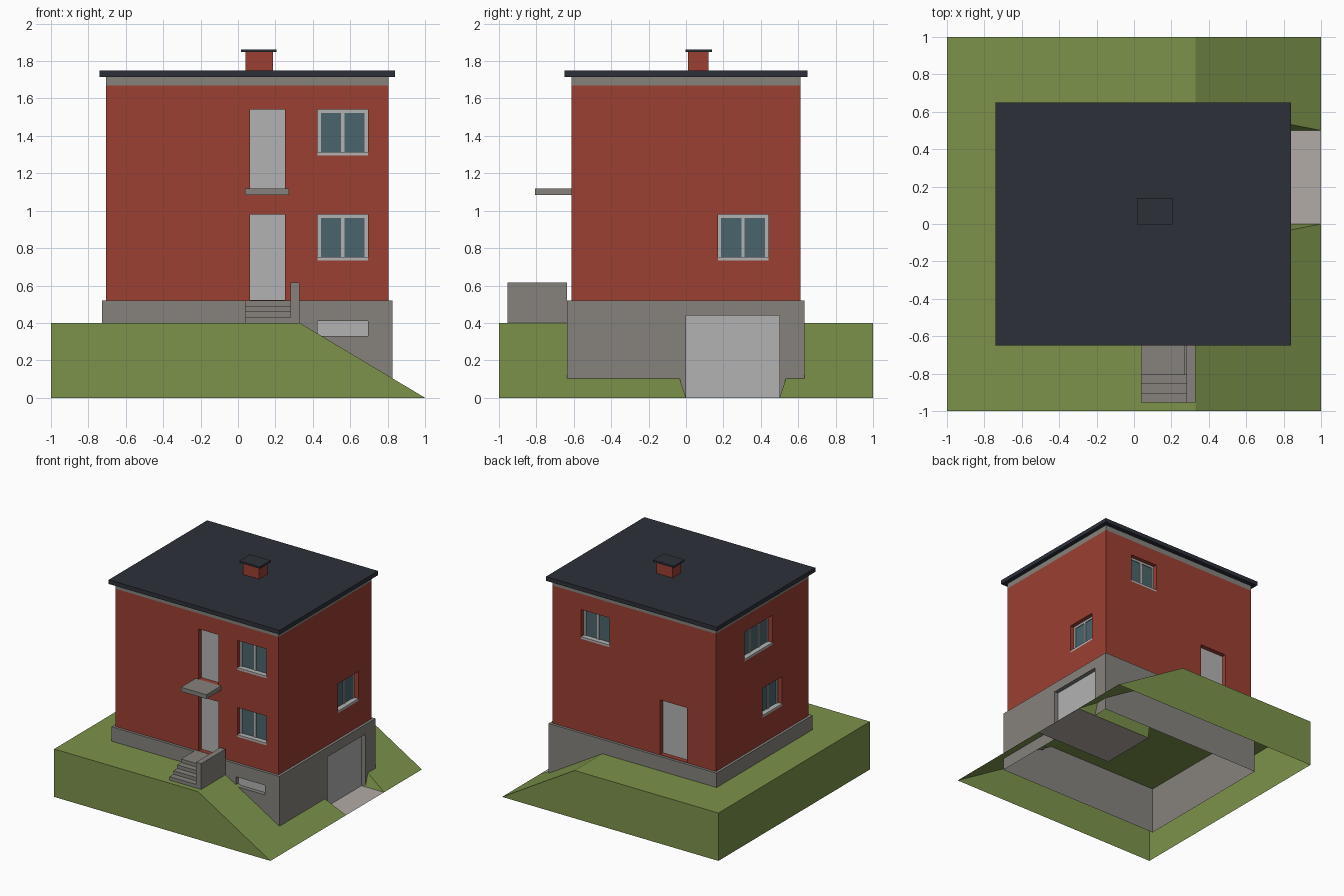
import bpy, bmesh

if "Cube" in bpy.data.objects:
    bpy.data.objects.remove(bpy.data.objects["Cube"])


def material(name, rgb):
    m = bpy.data.materials.new(name)
    m.diffuse_color = (*rgb, 1)
    m.use_nodes = True
    m.node_tree.nodes["Principled BSDF"].inputs["Base Color"].default_value = m.diffuse_color
    return m


BRICK = material("brick", (0.33, 0.05, 0.032))
STONE = material("concrete", (0.24, 0.225, 0.205))
PALE = material("pale_paint", (0.45, 0.45, 0.45))
GLASS = material("glass", (0.07, 0.13, 0.15))
SLATE = material("slate", (0.026, 0.03, 0.042))
GRASS = material("grass", (0.2, 0.29, 0.07))
PAVING = material("paving", (0.45, 0.41, 0.38))


def finish(name, bm, mat):
    me = bpy.data.meshes.new(name)
    bm.to_mesh(me)
    bm.free()
    ob = bpy.data.objects.new(name, me)
    bpy.context.collection.objects.link(ob)
    if mat:
        me.materials.append(mat)
    return ob


def boxes(name, items, mat=None):
    """One object from boxes given as (x0, x1, y0, y1, z0, z1)."""
    bm = bmesh.new()
    for x0, x1, y0, y1, z0, z1 in items:
        for v in bmesh.ops.create_cube(bm, size=1)["verts"]:
            v.co = (x1 if v.co.x > 0 else x0, y1 if v.co.y > 0 else y0, z1 if v.co.z > 0 else z0)
    return finish(name, bm, mat)


def faces(name, pts, polys, mat):
    bm = bmesh.new()
    vs = [bm.verts.new(p) for p in pts]
    for p in polys:
        bm.faces.new([vs[i] for i in p])
    return finish(name, bm, mat)


WX0, WX1, WY0, WY1 = -0.705, 0.805, -0.613, 0.612


def on_wall(side, u0, u1, d0, d1, z0, z1, out=0.0):
    """Box on a wall: u along it, d inward depth from its face."""
    if side == "front":
        return (u0, u1, WY0 - out + d0, WY0 - out + d1, z0, z1)
    if side == "back":
        return (u0, u1, WY1 + out - d1, WY1 + out - d0, z0, z1)
    if side == "left":
        return (WX0 - out + d0, WX0 - out + d1, u0, u1, z0, z1)
    return (WX1 + out - d1, WX1 + out - d0, u0, u1, z0, z1)


def carve(ob, cuts, open_bottom):
    """Cut recesses into a block, then leave the underside open."""
    cutter = boxes("cutter", cuts)
    cutter.hide_render = True
    mod = ob.modifiers.new("recesses", "BOOLEAN")
    mod.object, mod.solver = cutter, "EXACT"
    bpy.context.view_layer.objects.active = ob
    bpy.ops.object.modifier_apply(modifier=mod.name)
    bpy.data.objects.remove(cutter)
    bm = bmesh.new()
    bm.from_mesh(ob.data)
    bm.normal_update()
    low = [f for f in bm.faces if f.normal.z < -0.9 and f.calc_center_median().z < open_bottom]
    bmesh.ops.delete(bm, geom=low, context="FACES")
    bm.to_mesh(ob.data)
    bm.free()


# Openings: side, start, end, bottom, top, number of panes (0 = door)
OPENINGS = [
    ("front", 0.425, 0.695, 0.735, 0.98, 2),
    ("front", 0.425, 0.695, 1.295, 1.54, 2),
    ("front", 0.065, 0.25, 0.522, 0.98, 0),
    ("front", 0.065, 0.25, 1.12, 1.54, 0),
    ("right", 0.17, 0.44, 0.735, 0.98, 2),
    ("back", 0.28, 0.54, 1.295, 1.54, 2),
    ("back", -0.44, -0.187, 0.524, 0.98, 0),
    ("left", -0.135, 0.236, 1.295, 1.54, 3),
    ("left", -0.26, 0.0, 0.735, 0.98, 2),
]

# Brick walls with recessed openings
walls = boxes("walls", [(WX0, WX1, WY0, WY1, 0.515, 1.67)], BRICK)
carve(walls, [on_wall(s, a, b, -0.05, 0.05, z0, z1) for s, a, b, z0, z1, n in OPENINGS], 0.518)

# Window frames, panes and doors
F = 0.018
for i, (s, a, b, z0, z1, n) in enumerate(OPENINGS):
    if n == 0:
        boxes(f"door_{i}", [on_wall(s, a, b, 0.038, 0.05, z0, z1)], PALE)
        continue
    bars = [on_wall(s, a, b, 0.0, 0.05, z0, z0 + F),
            on_wall(s, a, b, 0.035, 0.05, z1 - F, z1)]
    for k in range(n + 1):
        u = a + (b - a - F) * k / n
        bars.append(on_wall(s, u, u + F, 0.035, 0.05, z0 + F, z1 - F))
    boxes(f"window_frame_{i}", bars, PALE)
    boxes(f"window_glass_{i}", [on_wall(s, a + F, b - F, 0.042, 0.05, z0 + F, z1 - F)], GLASS)

# Plinth with garage and cellar openings
O = 0.022
plinth = boxes("plinth", [(WX0 - O, WX1 + O, WY0 - O, WY1 + O, 0, 0.52)], STONE)
carve(plinth, [on_wall("right", 0, 0.5, -0.05, 0.045, -0.1, 0.44, O),
               on_wall("front", 0.425, 0.695, -0.05, 0.045, 0.33, 0.41, O)], 0.05)
boxes("garage_door", [on_wall("right", 0, 0.5, 0.035, 0.045, 0, 0.44, O)], PALE)
boxes("cellar_window", [on_wall("front", 0.425, 0.695, 0.035, 0.045, 0.33, 0.41, O)], PALE)

# Cornice, roof and chimney
boxes("cornice", [(WX0, WX1, WY0, WY1, 1.67, 1.715)], STONE)
boxes("roof", [(-0.74, 0.84, -0.65, 0.65, 1.715, 1.75)], SLATE)
boxes("chimney", [(0.04, 0.188, 0.012, 0.12, 1.75, 1.848)], BRICK)
boxes("chimney_cap", [(0.015, 0.205, -0.003, 0.14, 1.848, 1.863)], SLATE)

# Balcony slab, front steps and stair wall
boxes("balcony", [(0.037, 0.273, -0.807, WY0, 1.085, 1.12)], STONE)
boxes("front_steps", [(0.037, 0.28, -0.955 + 0.05 * k, WY0 - O, 0.4 + 0.03 * k, 0.43 + 0.03 * k)
                      for k in range(4)], STONE)
boxes("stair_wall", [(0.28, 0.328, -0.955, WY0 - O, 0.4, 0.615)], STONE)

# Ground shell: level lawn, slope and garage cutting, open underneath
K = 0.33
faces("ground", [
    (-1, -1, 0), (-1, 1, 0), (1, 1, 0), (1, -1, 0),
    (-1, -1, 0.4), (-1, 1, 0.4), (K, 1, 0.4), (K, -1, 0.4),
    (K, -0.133, 0.4), (K, 0.633, 0.4), (1, 0, 0), (1, 0.5, 0),
    (0.27, 0, 0), (0.27, 0.5, 0)],
    [(4, 7, 8, 9, 6, 5), (7, 3, 10, 8), (9, 11, 2, 6),
     (0, 3, 7, 4), (1, 5, 6, 2), (0, 4, 5, 1),
     (8, 10, 12), (9, 13, 11), (12, 13, 9, 8)], GRASS)
faces("driveway", [(0.27, 0, 0), (1, 0, 0), (1, 0.5, 0), (0.27, 0.5, 0)], [(0, 1, 2, 3)], PAVING)
